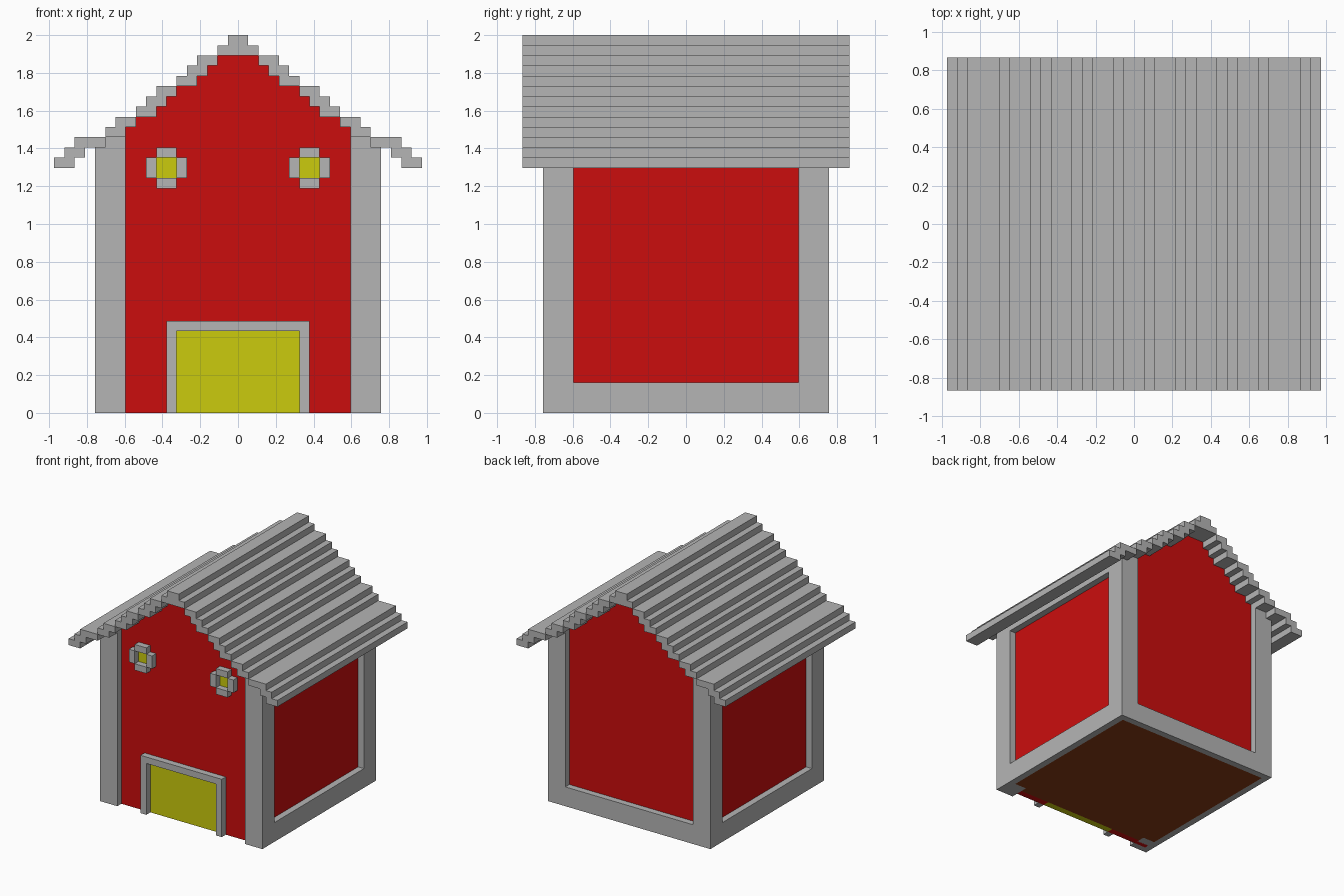
import bpy, bmesh

cube = bpy.data.objects.get("Cube")
if cube:
    bpy.data.objects.remove(cube, do_unlink=True)

U = 2 / 37  # one block unit


def material(name, rgb):
    m = bpy.data.materials.new(name)
    m.use_nodes = True
    m.diffuse_color = (*rgb, 1)
    bsdf = next(n for n in m.node_tree.nodes if n.type == 'BSDF_PRINCIPLED')
    bsdf.inputs["Base Color"].default_value = (*rgb, 1)
    return m


GREY = material("stone_grey", (0.46, 0.46, 0.46))
RED = material("barn_red", (0.6, 0.004, 0.004))
YELLOW = material("straw_yellow", (0.6, 0.6, 0.004))
BROWN = material("floor_brown", (0.25, 0.045, 0.007))


def add_prism(bm, pts, y0, y1):
    """Extrude an x-z outline from y0 to y1."""
    face = bm.faces.new([bm.verts.new((x * U, y0 * U, z * U)) for x, z in pts])
    ext = bmesh.ops.extrude_face_region(bm, geom=[face])
    verts = [g for g in ext["geom"] if isinstance(g, bmesh.types.BMVert)]
    bmesh.ops.translate(bm, verts=verts, vec=(0, (y1 - y0) * U, 0))


def rect(x0, x1, z0, z1):
    return [(x0, z0), (x1, z0), (x1, z1), (x0, z1)]


def make(name, mats, prisms):
    bm = bmesh.new()
    for p in prisms:
        add_prism(bm, *p)
    bmesh.ops.recalc_face_normals(bm, faces=bm.faces[:])
    me = bpy.data.meshes.new(name)
    bm.to_mesh(me)
    bm.free()
    for m in mats:
        me.materials.append(m)
    ob = bpy.data.objects.new(name, me)
    bpy.context.collection.objects.link(ob)
    return ob


# Roof steps: outer edge of each step, from the ridge down
outer = [1, 2, 4, 5, 6, 8, 9, 10, 12, 13, 16, 17, 18]
TOP = 37

# Ridge and stepped slopes, narrow steps lap under the one above
make("roof_ridge", [GREY], [(rect(-1, 1, TOP - 1, TOP), -16, 16)])
for side, s in (("left", 1), ("right", -1)):
    strips = []
    for i in range(1, len(outer)):
        a, b = outer[i - 1], outer[i]
        if b - a == 1:
            a -= 1
        z = TOP - i
        strips.append((rect(s * a, s * b, z - 1, z), -16, 16))
    make("roof_slope_" + side, [GREY], strips)

# Stepped gable outline following the underside of the roof
half = [(13, 27)]
for i in range(9, 1, -1):
    half += [(outer[i - 1], TOP - 1 - i), (outer[i - 1], TOP - i)]
gable = half + [(-x, z) for x, z in reversed(half)]

# House body, with a brown underside
body = make("house_body", [RED, BROWN], [([(-13, 0), (13, 0)] + gable, -12, 13)])
for p in body.data.polygons:
    if p.normal.z < -0.9:
        p.material_index = 1

# Front wall with the doorway left open, and the door filling it
doorway = [(-13, 0), (-6, 0), (-6, 8), (6, 8), (6, 0), (13, 0)]
make("front_wall", [RED], [(doorway + gable, -13, -12)])
make("barn_door", [YELLOW], [(rect(-6, 6, 0, 8), -13, -12)])
make("door_frame", [GREY], [
    (rect(-7, -6, 0, 9), -14, -13),
    (rect(6, 7, 0, 9), -14, -13),
    (rect(-6, 6, 8, 9), -14, -13)])

# Corner posts with stepped tops
post = [(11, 0), (14, 0), (14, 26), (13, 26), (13, 27), (12, 27), (12, 28), (11, 28)]
for side, s in (("left", 1), ("right", -1)):
    for end, t in (("front", -1), ("back", 1)):
        make(f"{end}_post_{side}", [GREY],
             [([(s * x, z) for x, z in post], t * 11, t * 14)])
    # Side sill and eave beam
    make("side_sill_" + side, [GREY], [(rect(s * 13, s * 14, 0, 3), -11, 11)])
    make("eave_beam_" + side, [GREY], [(rect(s * 13, s * 14, 25, 26), -11, 11)])
    # Small window: pane and cross-shaped surround
    make("window_pane_" + side, [YELLOW],
         [(rect(s * 6, s * 8, 23, 25), -13.06, -13)])
    make("window_frame_" + side, [GREY], [
        (rect(s * 5, s * 6, 23, 25), -14, -13),
        (rect(s * 8, s * 9, 23, 25), -14, -13),
        (rect(s * 6, s * 8, 22, 23), -14, -13),
        (rect(s * 6, s * 8, 25, 26), -14, -13)])

make("back_sill", [GREY], [(rect(-11, 11, 0, 3), 13, 14)])
